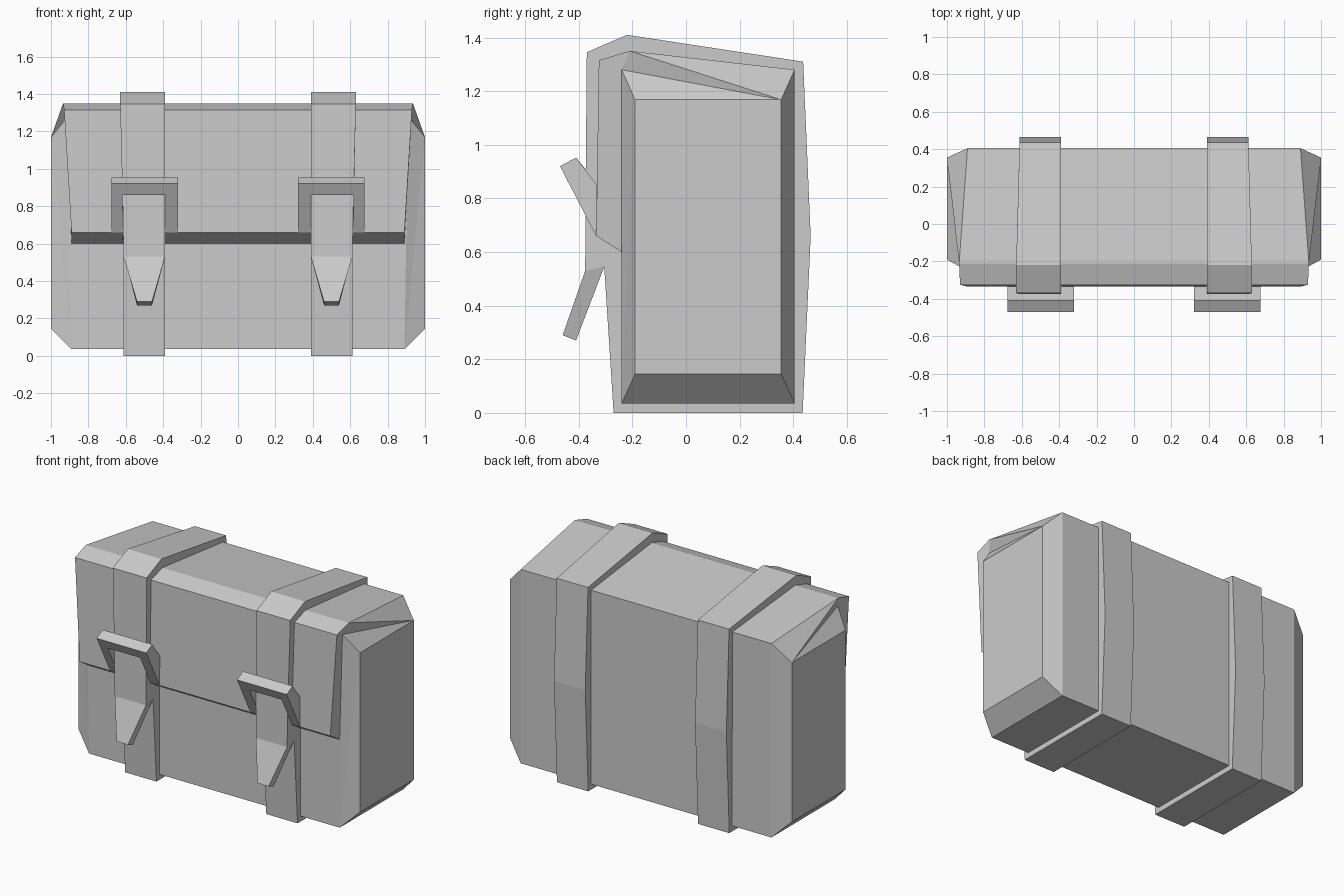
import bpy, bmesh

if "Cube" in bpy.data.objects:
    bpy.data.objects.remove(bpy.data.objects["Cube"])


def finish(name, bm, mirror):
    bmesh.ops.remove_doubles(bm, verts=bm.verts, dist=0.0005)
    bmesh.ops.recalc_face_normals(bm, faces=bm.faces)
    me = bpy.data.meshes.new(name)
    bm.to_mesh(me)
    bm.free()
    ob = bpy.data.objects.new(name, me)
    bpy.context.collection.objects.link(ob)
    if mirror:
        ob.modifiers.new("Mirror", 'MIRROR')
    return ob


def prism(name, pts, mirror=True):
    """Side profile of (x0, x1, y, z) points, spanned from x0 to x1."""
    bm = bmesh.new()
    a = [bm.verts.new((p[0], p[2], p[3])) for p in pts]
    b = [bm.verts.new((p[1], p[2], p[3])) for p in pts]
    n = len(pts)
    for i in range(n):
        j = (i + 1) % n
        bm.faces.new((a[i], a[j], b[j], b[i]))
    bm.faces.new(a)
    bm.faces.new(b[::-1])
    return finish(name, bm, mirror)


# Bag body: five-sided section, bevelled in to a smaller flat end panel
ring = [(.89, -.24, .035), (.89, .405, .035), (.89, .405, 1.28),
        (.935, -.21, 1.35), (.91, -.24, 1.28)]
end = [(1, -.19, .145), (1, .355, .145), (1, .355, 1.168), (1, -.19, 1.168)]
end_for_ring = [0, 1, 2, 2, 3]
bm = bmesh.new()
sides = []
for s in (1, -1):
    r = [bm.verts.new((s * x, y, z)) for x, y, z in ring]
    e = [bm.verts.new((s * x, y, z)) for x, y, z in end]
    for i in range(5):
        j = (i + 1) % 5
        ei, ej = e[end_for_ring[i]], e[end_for_ring[j]]
        bm.faces.new((r[i], r[j], ei))
        if ei is not ej:
            bm.faces.new((r[j], ej, ei))
    bm.faces.new(e)
    sides.append(r)
for i in range(5):
    j = (i + 1) % 5
    bm.faces.new((sides[0][i], sides[0][j], sides[1][j], sides[1][i]))
finish("bag_body", bm, False)

# Front flap, folding over the top edge
flap = [(.935, -.21, 1.35), (.93, -.325, 1.315), (.89, -.335, .66),
        (.89, -.24, .60), (.91, -.24, 1.28)]
prism("front_flap", [(-x, x, y, z) for x, y, z in flap], False)

# Straps around the bag, slightly wider at the top front
strap = [(.612, -.27, 0), (.612, .435, 0), (.612, .465, .66),
         (.612, .437, 1.31), (.63, -.22, 1.41), (.63, -.37, 1.345),
         (.615, -.375, .75), (.612, -.376, .53), (.612, -.305, .545)]
prism("straps", [(.39, x, y, z) for x, y, z in strap])

# Tapered loose strap ends
prism("strap_ends", [(.39, .612, -.376, .53), (.46, .54, -.46, .29),
                     (.46, .54, -.41, .27), (.39, .612, -.305, .545)])

# Buckle frames: two legs and a top bar
leg = [(-.47, .92), (-.41, .952), (-.333, .85), (-.335, .66)]
bar = [(-.47, .92), (-.41, .952), (-.37, .903), (-.439, .86)]
for name, x0, x1, prof in (("buckle_inner_legs", .322, .388, leg),
                           ("buckle_outer_legs", .617, .675, leg),
                           ("buckle_bars", .388, .617, bar)):
    prism(name, [(x0, x1, y, z) for y, z in prof])
